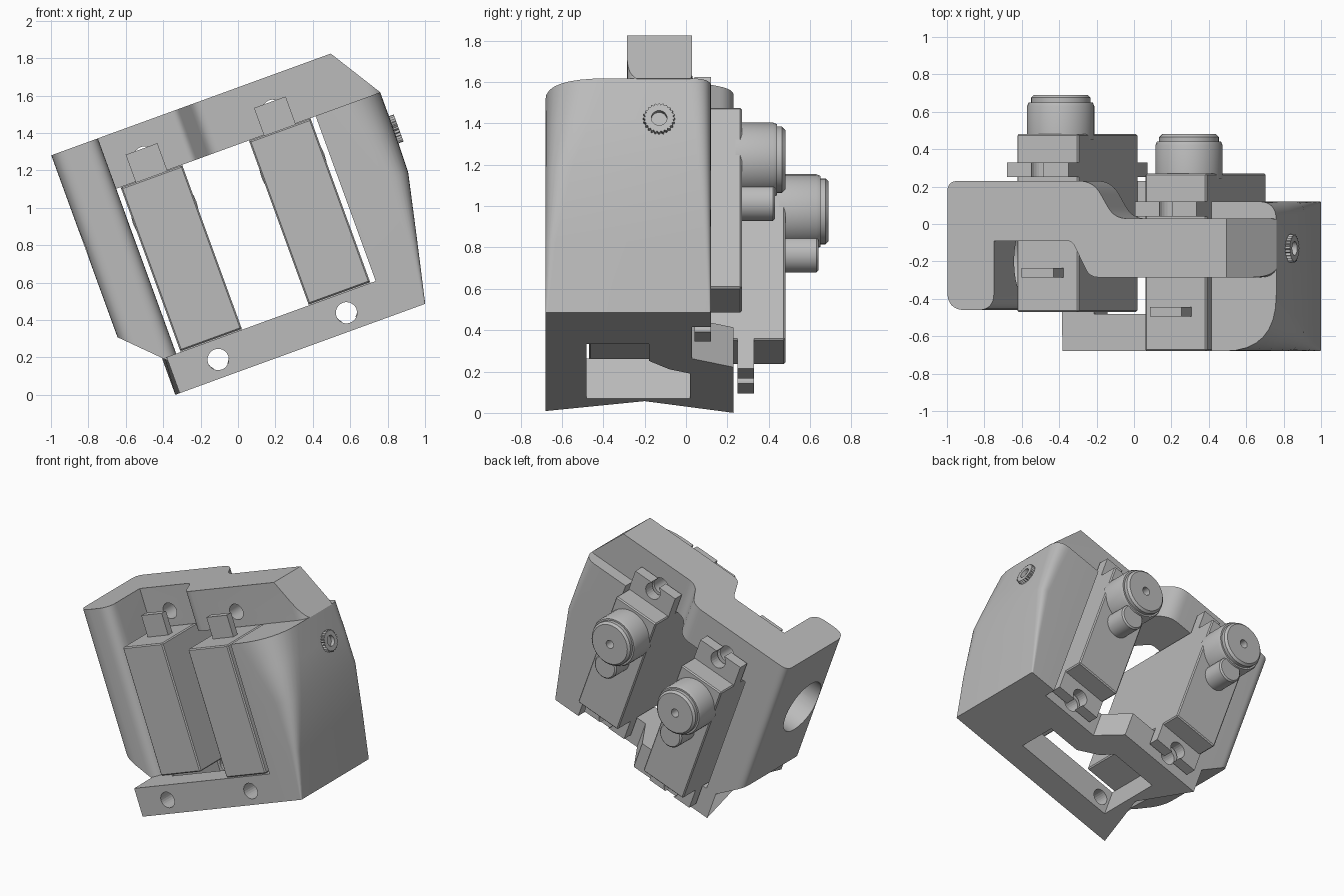
import bpy, bmesh, math
from mathutils import Matrix, Vector

cube = bpy.data.objects.get("Cube")
if cube:
    bpy.data.objects.remove(cube)

mat = bpy.data.materials.new("plain grey")
GREY = (0.5, 0.5, 0.5, 1)
mat.use_nodes = True
mat.diffuse_color = GREY
mat.node_tree.nodes["Principled BSDF"].inputs["Base Color"].default_value = GREY

TILT = Matrix.Rotation(math.radians(-20), 4, "Y")
AXES = {"u": lambda a, b, h: (h, a, b),
        "y": lambda a, b, h: (a, h, b),
        "v": lambda a, b, h: (a, b, h)}


def rounded(points, steps=8):
    """Outline from (a, b, setback) corners, rounding those with a setback."""
    out = []
    for i, (a, b, r) in enumerate(points):
        p = Vector((a, b))
        if not r:
            out.append(p)
            continue
        before = Vector(points[i - 1][:2])
        after = Vector(points[(i + 1) % len(points)][:2])
        s = p + (before - p).normalized() * r
        e = p + (after - p).normalized() * r
        for k in range(steps + 1):
            t = k / steps
            out.append(s * (1 - t) ** 2 + p * 2 * t * (1 - t) + e * t * t)
    return out


def circle(a, b, r, n=32, knurl=0):
    return [(a + (r - knurl * (i % 2)) * math.cos(2 * math.pi * i / n),
             b + (r - knurl * (i % 2)) * math.sin(2 * math.pi * i / n)) for i in range(n)]


def rect(a0, b0, a1, b1):
    return [(a0, b0), (a1, b0), (a1, b1), (a0, b1)]


def loft(name, axis, sections, trim=None, bevel=0):
    """Closed solid through (outline, height) sections, tilted into place."""
    bm = bmesh.new()
    rings = [[bm.verts.new(AXES[axis](p[0], p[1], h)) for p in pts] for pts, h in sections]
    n = len(rings[0])
    for lo, hi in zip(rings, rings[1:]):
        for i in range(n):
            j = (i + 1) % n
            bm.faces.new((lo[i], lo[j], hi[j], hi[i]))
    bm.faces.new(rings[0][::-1])
    bm.faces.new(rings[-1])
    if trim:
        bmesh.ops.bisect_plane(bm, geom=bm.verts[:] + bm.edges[:] + bm.faces[:], dist=1e-5,
                               plane_co=trim[0], plane_no=trim[1], clear_outer=True)
        bmesh.ops.holes_fill(bm, edges=[e for e in bm.edges if e.is_boundary], sides=0)
    if bevel:
        bmesh.ops.bevel(bm, geom=bm.edges[:], offset=bevel, segments=1, affect="EDGES")
    bmesh.ops.recalc_face_normals(bm, faces=bm.faces[:])
    bm.transform(TILT)
    mesh = bpy.data.meshes.new(name)
    bm.to_mesh(mesh)
    bm.free()
    mesh.materials.append(mat)
    obj = bpy.data.objects.new(name, mesh)
    bpy.context.collection.objects.link(obj)
    return obj


def select(obj):
    bpy.ops.object.select_all(action="DESELECT")
    obj.select_set(True)
    bpy.context.view_layer.objects.active = obj


def carve(obj, *cutters):
    """Subtract the cutters, then throw them away."""
    for c in cutters:
        m = obj.modifiers.new("cut", "BOOLEAN")
        m.operation, m.solver, m.object = "DIFFERENCE", "EXACT", c
        select(obj)
        bpy.ops.object.modifier_apply(modifier=m.name)
        bpy.data.objects.remove(c)


def drill(axis, a, b, r, h0, h1):
    return loft("drill", axis, [(circle(a, b, r, 24), h0), (circle(a, b, r, 24), h1)])


LOW, HIGH = 0.32, 1.258          # inner edges of the lower and upper bars
SCREW_LOW, SCREW_HIGH = 0.214, 1.366
MID = -0.035                     # centre of the first motor
STEP_U, STEP_Y = 0.73, -0.21     # offset to the second motor
CENTRES = (MID, MID + STEP_U)

# Upper bar with its staggered jog and sloping end
plan = rounded([(-0.3, 0.23, 0), (0.33, 0.23, 0.08), (0.45, 0.03, 0.07), (1.28, 0.03, 0.04),
                (1.28, -0.285, 0.1), (0.31, -0.285, 0.05), (0.21, -0.09, 0.03), (-0.3, -0.09, 0)])
upper_bar = loft("upper_bar", "v", [(plan, HIGH), (plan, 1.545)],
                 trim=((1.09, 0, 1.545), (0.285, 0, 0.178)))
carve(upper_bar, *[drill("y", u, SCREW_HIGH, 0.057, -1, 1) for u in CENTRES])

# Lower bar, notched along its end, with a stepped slot
ends = [(-0.29, -0.68), (1.1, -0.68), (1.1, 0.1), (0.92, 0.1), (0.92, 0.03),
        (0.45, 0.03), (0.33, 0.23), (-0.315, 0.23)]
lower_bar = loft("lower_bar", "v", [(ends + [(-0.15, -0.2)], 0.115),
                                    (ends + [(-0.3, -0.2)], LOW)])
slot = [(-0.11, -0.48), (0.66, -0.48), (0.66, -0.18), (0.42, -0.18),
        (0.3, -0.08), (0.24, 0.02), (-0.11, 0.02)]
carve(lower_bar, loft("slot_cutter", "v", [(slot, 0), (slot, 0.5)]),
      *[drill("y", u, SCREW_LOW, 0.057, -1, 1) for u in CENTRES])

# Outer wall beside the first motor, with a cable opening
plan = rounded([(-0.5, 0.23, 0.06), (-0.235, 0.23, 0), (-0.235, -0.46, 0.09), (-0.5, -0.46, 0.1)])
first_wall = loft("first_wall", "v", [(plan, 0.2), (plan, 1.545)],
                  trim=((-0.31, 0, 0.32), (-0.7, 0, -0.7)))
carve(first_wall, drill("u", -0.2, 1.03, 0.2, -1, 0))

# Outer wall beside the second motor, its corners softening upwards
sections = []
for v, edge, front, back in ((0.115, 1.107, 0.01, 0.01), (0.45, 1.183, 0.05, 0.03),
                             (0.807, 1.262, 0.13, 0.06), (1.05, 1.268, 0.22, 0.08),
                             (1.26, 1.268, 0.3, 0.1)):
    sections.append((rounded([(0.9, 0.12, 0), (0.9, -0.68, 0), (edge, -0.68, front),
                              (edge, 0.12, back)]), v))
second_wall = loft("second_wall", "v", sections)

# Knurled threaded insert
knob = circle(-0.13, 1.047, 0.077, 48, 0.01)
insert = loft("threaded_insert", "u", [(knob, 1.22), (knob, 1.295)])
carve(insert, drill("u", -0.13, 1.047, 0.038, 1.24, 1.4))

# Two identical geared motors
smooth = [upper_bar, first_wall, second_wall, insert]
for i, side in enumerate(("first", "second")):
    u, y = MID + i * STEP_U, i * STEP_Y
    box = rect(u - 0.175, 0.325, u + 0.175, 1.255)
    loft(side + "_motor_body", "y", [(box, y - 0.47), (box, y + 0.48)], bevel=0.008)

    ears = rect(u - 0.175, 0.177, u + 0.175, 1.412)
    flange = loft(side + "_motor_flange", "y", [(ears, y + 0.25), (ears, y + 0.33)])
    cutters = []
    for v, end in ((SCREW_LOW + 0.01, 0.1), (SCREW_HIGH - 0.01, 1.5)):
        cutters.append(drill("y", u, v, 0.06, y, y + 0.5))
        gap = rect(u - 0.035, min(v, end), u + 0.035, max(v, end))
        cutters.append(loft("gap", "y", [(gap, y), (gap, y + 0.5)]))
    carve(flange, *cutters)

    hub = [(0.18, 0.45), (0.18, 0.63), (0.172, 0.65), (0.16, 0.65), (0.16, 0.675), (0.145, 0.69)]
    gearbox = loft(side + "_motor_hub", "y", [(circle(u, 1.05, r), y + h) for r, h in hub])
    carve(gearbox, drill("y", u, 1.05, 0.03, y + 0.6, y + 0.8))
    lobe = loft(side + "_motor_lobe", "y",
                [(circle(u, 0.83, r), y + h) for r, h in ((0.09, 0.45), (0.09, 0.63), (0.08, 0.64))])
    smooth += [gearbox, lobe]

    tab = rect(u - 0.09, 1.2, u + 0.09, 1.412)
    loft(side + "_cable_tab", "y", [(tab, y - 0.285), (tab, y - 0.235)])

for obj in smooth:
    select(obj)
    bpy.ops.object.shade_smooth_by_angle(angle=math.radians(30))
